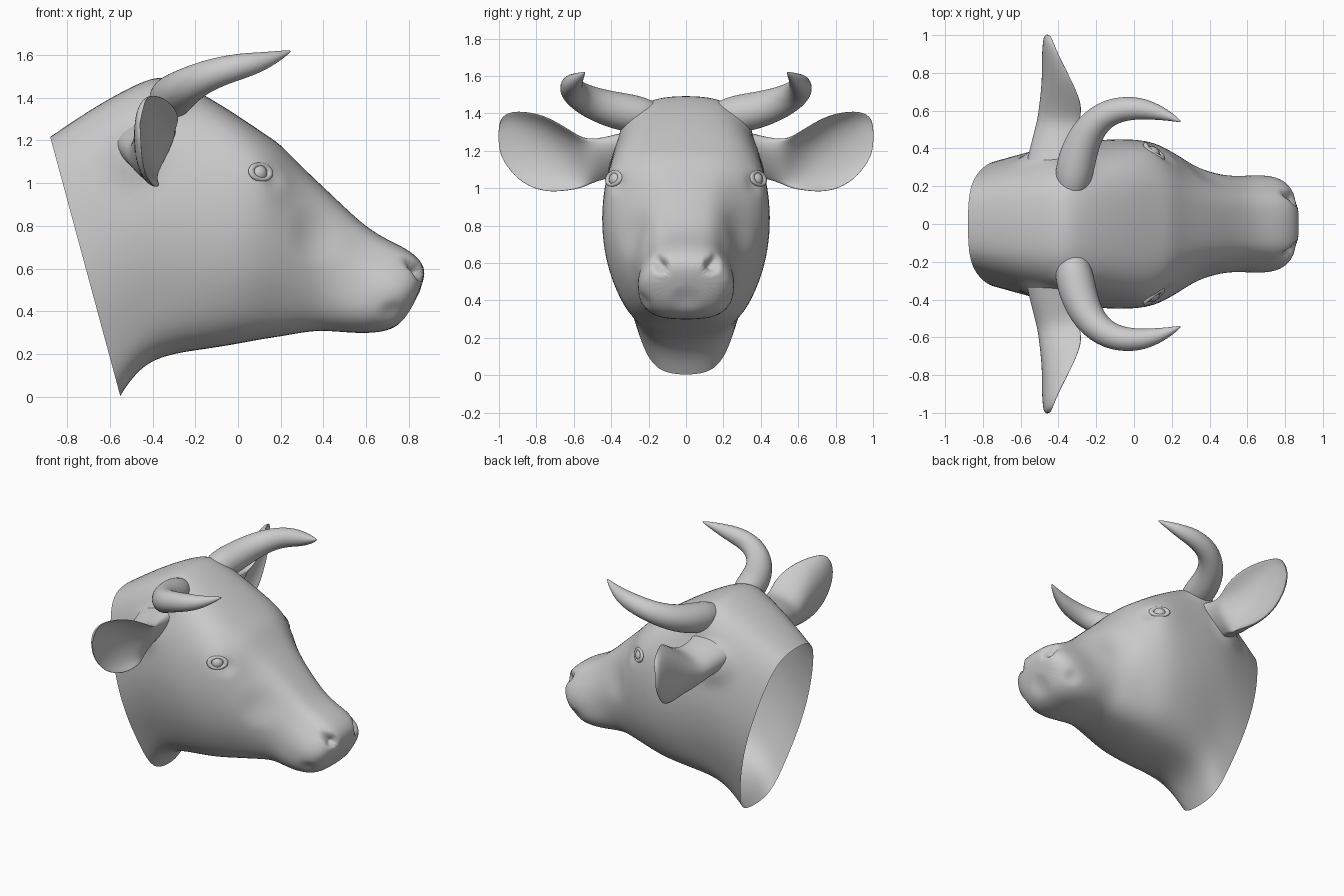
import bpy, bmesh
from math import sin, cos, pi
from mathutils import Vector

if "Cube" in bpy.data.objects:
    bpy.data.objects.remove(bpy.data.objects["Cube"])


def loft(name, rings, cap_start=False, cap_end=True, levels=2, mirror=False):
    """Skin closed rings of points, then smooth (and mirror across y) with modifiers."""
    bm = bmesh.new()
    vs = [[bm.verts.new(p) for p in r] for r in rings]
    n = len(rings[0])
    for a, b in zip(vs, vs[1:]):
        for i in range(n):
            j = (i + 1) % n
            bm.faces.new((a[i], a[j], b[j], b[i]))
    if cap_start:
        bm.faces.new(vs[0])
    if cap_end:
        bm.faces.new(vs[-1])
    bmesh.ops.recalc_face_normals(bm, faces=bm.faces)
    for f in bm.faces:
        f.smooth = True
    me = bpy.data.meshes.new(name)
    bm.to_mesh(me)
    bm.free()
    ob = bpy.data.objects.new(name, me)
    bpy.context.collection.objects.link(ob)
    if mirror:
        ob.modifiers.new("mirror", 'MIRROR').use_axis = (False, True, False)
    m = ob.modifiers.new("smooth", 'SUBSURF')
    m.levels = m.render_levels = levels
    return ob


# Head and neck: top x,z / bottom x,z / upper, middle, lower half widths
SECTIONS = [
    (-.88, 1.22, -.55, .00, .31, .34, .28),
    (-.66, 1.37, -.50, .08, .36, .38, .31),
    (-.46, 1.475, -.42, .16, .40, .42, .35),
    (-.35, 1.515, -.30, .20, .41, .44, .39),
    (-.18, 1.43, -.15, .22, .42, .455, .41),
    (.00, 1.32, .00, .245, .455, .455, .41),
    (.12, 1.235, .10, .265, .455, .43, .38),
    (.20, 1.185, .20, .28, .375, .39, .34),
    (.28, 1.095, .28, .295, .30, .34, .31),
    (.42, .965, .38, .31, .235, .275, .26),
    (.58, .81, .50, .30, .21, .25, .265),
    (.68, .745, .60, .295, .21, .26, .27),
    (.78, .70, .70, .305, .21, .26, .25),
    (.855, .645, .77, .345, .19, .225, .20),
    (.885, .57, .82, .42, .12, .14, .13),
]


def power(v, p):
    return abs(v) ** p * (1 if v > 0 else -1) if abs(v) > 1e-6 else 0


def head_ring(tx, tz, bx, bz, wu, wm, wl, n=28):
    pts = []
    for i in range(n):
        a = 2 * pi * i / n
        c = power(cos(a), .75)
        t = (1 - c) / 2
        k = min(abs(c) / .75, 1)
        w = wm + ((wu if c > 0 else wl) - wm) * k * k * (3 - 2 * k)
        pts.append((tx + (bx - tx) * t, w * power(sin(a), .65), tz + (bz - tz) * t))
    return pts


head = loft("head", [head_ring(*s) for s in SECTIONS])
dg = bpy.context.evaluated_depsgraph_get()
dense = bpy.data.meshes.new_from_object(head.evaluated_get(dg))
head.modifiers.clear()
head.data = dense

# Sculpted bumps and dents: centre, radius, amount along the normal
BUMPS = [
    ((.17, .37, 1.03), .08, -.015),   # eye socket
    ((.85, .14, .59), .06, -.05),     # nostril
    ((.82, .17, .63), .05, -.03),     # nostril wing
    ((.82, .00, .40), .10, -.012),    # lip
    ((.72, .23, .40), .07, -.012),    # mouth corner
    ((.35, .26, .75), .16, -.015),    # cheek hollow
    ((-.48, .38, 1.14), .18, .04),    # ear root
    ((-.32, .33, 1.40), .14, .03),    # horn root
]
moves = []
for v in dense.vertices:
    p = Vector((v.co.x, abs(v.co.y), v.co.z))
    amt = 0
    for c, r, k in BUMPS:
        d = (p - Vector(c)).length / r
        if d < 1:
            amt += k * (1 - d * d) ** 2
    moves.append(v.co + v.normal * amt)
for v, co in zip(dense.vertices, moves):
    v.co = co
dense.update()

# Horns: one mirrored tapering tube rooted inside the poll (x, y, z, radius)
HORN = [(-.34, .12, 1.37, .06), (-.325, .23, 1.39, .105), (-.30, .36, 1.41, .106),
        (-.24, .51, 1.455, .09), (-.13, .60, 1.51, .075), (0, .617, 1.545, .065),
        (.10, .60, 1.565, .05), (.19, .57, 1.595, .025), (.25, .54, 1.62, .004)]
rings = []
for i, (x, y, z, r) in enumerate(HORN):
    a, b = HORN[max(i - 1, 0)], HORN[min(i + 1, len(HORN) - 1)]
    t = (Vector(b[:3]) - Vector(a[:3])).normalized()
    u = Vector((0, 0, 1)).cross(t).normalized()
    w = t.cross(u)
    rings.append([Vector((x, y, z)) + r * (cos(k * pi / 6) * u + sin(k * pi / 6) * w)
                  for k in range(12)])
loft("horns", rings, mirror=True)

# Ears: cupped sections (y, z centre, half height, back x, rim x, cup depth)
EAR = [(.34, 1.18, .12, -.57, -.32, -.3), (.42, 1.165, .115, -.55, -.33, -.3),
       (.50, 1.145, .12, -.53, -.30, -.15), (.56, 1.135, .14, -.515, -.27, .2),
       (.64, 1.155, .175, -.505, -.25, .55), (.76, 1.185, .215, -.49, -.31, .75),
       (.88, 1.22, .20, -.49, -.38, .75), (.96, 1.26, .15, -.485, -.42, .6),
       (1.005, 1.28, .08, -.475, -.44, .3)]
rings = []
for y, zc, h, xb, xr, d in EAR:
    angles = [-pi / 2 + pi * k / 8 for k in range(9)]

    def point(b, depth, height):
        rim = xr - .2 * (xr - xb) * (1 - sin(b))      # lower rim sits further back
        return (rim + (xb - rim) * depth * cos(b), y, zc + height * h * sin(b))

    rings.append([point(b, 1, 1) for b in angles]
                 + [point(b, d, .93) for b in reversed(angles[1:-1])])
loft("ears", rings, mirror=True)

# Eyes: sunken eyeball and eyelid rim, set on the nearest point of the head
spot = min(dense.vertices, key=lambda v: (v.co - Vector((.14, .41, 1.06))).length)
for side in (1, -1):
    co = Vector((spot.co.x, spot.co.y * side, spot.co.z))
    nrm = Vector((spot.normal.x, spot.normal.y * side, spot.normal.z))
    bpy.ops.mesh.primitive_uv_sphere_add(segments=20, ring_count=12, radius=.045,
                                         location=co - nrm * .032)
    bpy.context.object.name = "eyeball"
    bpy.ops.object.shade_smooth()
    bpy.ops.mesh.primitive_torus_add(major_segments=24, minor_segments=8, major_radius=.045,
                                     minor_radius=.014, location=co - nrm * .007,
                                     rotation=nrm.to_track_quat('Z', 'Y').to_euler())
    lid = bpy.context.object
    lid.name = "eyelid"
    lid.scale = (1.2, .8, .8)
    bpy.ops.object.shade_smooth()
